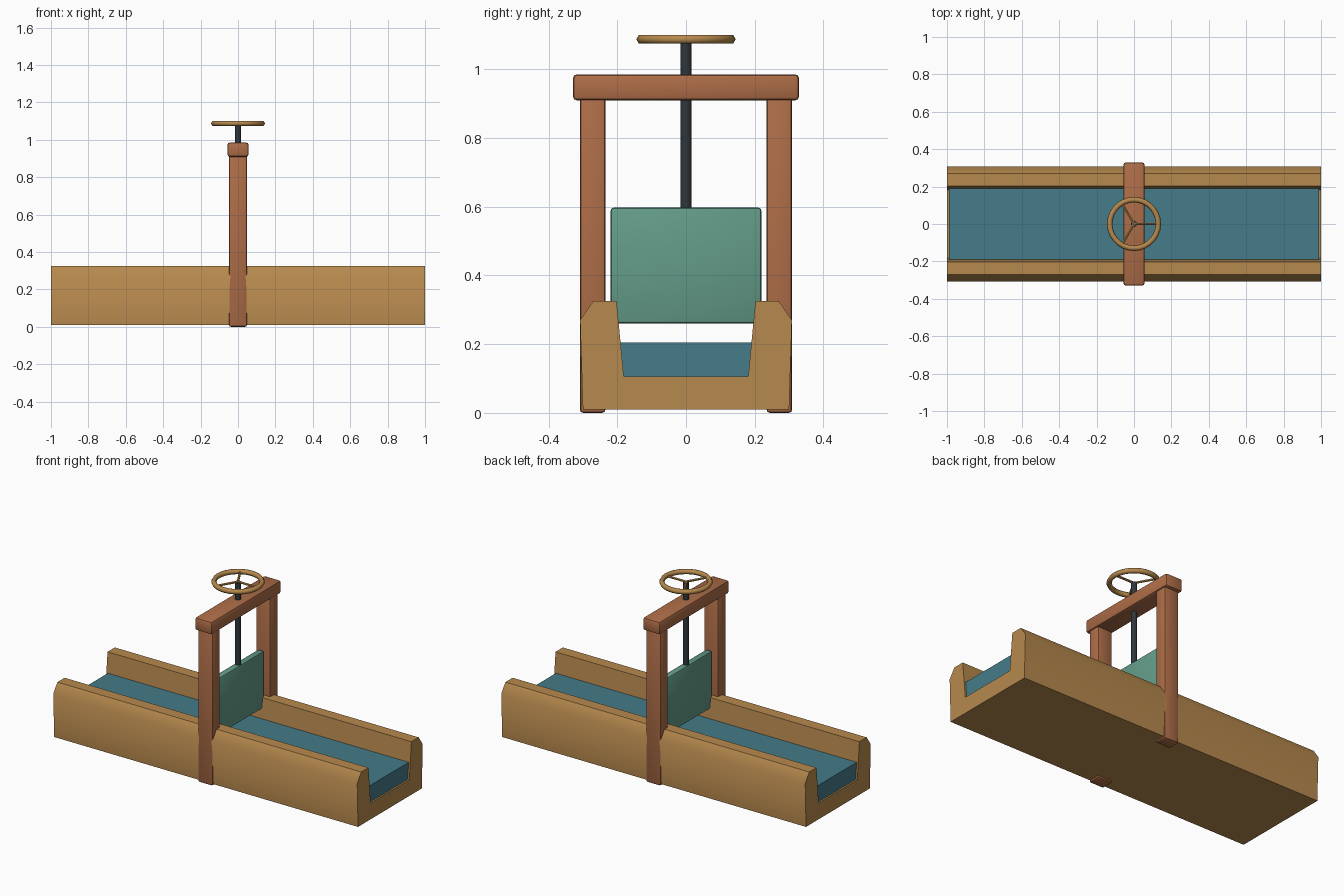
import bpy, bmesh, math
from mathutils import Vector

if "Cube" in bpy.data.objects:
    bpy.data.objects.remove(bpy.data.objects["Cube"], do_unlink=True)


def material(name, rgb):
    m = bpy.data.materials.new(name)
    m.use_nodes = True
    m.diffuse_color = (*rgb, 1)
    m.node_tree.nodes["Principled BSDF"].inputs["Base Color"].default_value = (*rgb, 1)
    return m


tan = material("tan wood", (0.47, 0.25, 0.075))
brown = material("reddish brown wood", (0.42, 0.152, 0.064))
blue = material("water blue", (0.058, 0.2, 0.25))
green = material("gate green", (0.125, 0.33, 0.25))
iron = material("dark iron", (0.03, 0.038, 0.045))


def finish(obj, name, mat, angle=40):
    obj.name = name
    obj.data.materials.append(mat)
    bpy.ops.object.select_all(action="DESELECT")
    obj.select_set(True)
    bpy.context.view_layer.objects.active = obj
    if angle:
        bpy.ops.object.shade_smooth_by_angle(angle=math.radians(angle))
    return obj


def box(name, mat, low, high, bevel=0):
    low, high = Vector(low), Vector(high)
    bpy.ops.mesh.primitive_cube_add(size=1, location=(low + high) / 2)
    obj = bpy.context.object
    obj.scale = high - low
    bpy.ops.object.transform_apply(location=False, rotation=False, scale=True)
    if bevel:
        mod = obj.modifiers.new("soft edges", "BEVEL")
        mod.width, mod.segments = bevel, 2
        bpy.ops.object.modifier_apply(modifier=mod.name)
    return finish(obj, name, mat, 40 if bevel else 0)


def rod(name, mat, start, end, radius, sides):
    start, end = Vector(start), Vector(end)
    bpy.ops.mesh.primitive_cylinder_add(vertices=sides, radius=radius,
                                        depth=(end - start).length,
                                        location=(start + end) / 2)
    obj = bpy.context.object
    obj.rotation_euler = (end - start).to_track_quat("Z", "Y").to_euler()
    return finish(obj, name, mat, 50)


# Open channel: half profile mirrored and extruded along x
half = [(0.30, 0.01), (0.308, 0.27), (0.27, 0.325), (0.202, 0.325), (0.181, 0.106)]
profile = half + [(-y, z) for y, z in reversed(half)]
bm = bmesh.new()
face = bm.faces.new([bm.verts.new((-1, y, z)) for y, z in profile])
ext = bmesh.ops.extrude_face_region(bm, geom=[face])
bmesh.ops.translate(bm, vec=(2, 0, 0),
                    verts=[v for v in ext["geom"] if isinstance(v, bmesh.types.BMVert)])
bmesh.ops.recalc_face_normals(bm, faces=bm.faces)
mesh = bpy.data.meshes.new("channel")
bm.to_mesh(mesh)
bm.free()
channel = bpy.data.objects.new("channel", mesh)
bpy.context.collection.objects.link(channel)
finish(channel, "channel", tan)

# Water filling the channel
box("water", blue, (-0.99, -0.19, 0.09), (0.99, 0.19, 0.205))

# Frame: two posts and a crossbeam
box("front_post", brown, (-0.048, -0.309, 0), (0.048, -0.234, 0.93), 0.01)
box("back_post", brown, (-0.048, 0.234, 0), (0.048, 0.309, 0.93), 0.01)
box("crossbeam", brown, (-0.056, -0.329, 0.909), (0.056, 0.329, 0.985), 0.012)

# Sliding gate and its lifting screw
box("gate", green, (-0.02, -0.219, 0.26), (0.02, 0.219, 0.597), 0.008)
rod("lifting_screw", iron, (0, 0, 0.57), (0, 0, 1.087), 0.0165, 10)

# Handwheel
bpy.ops.mesh.primitive_torus_add(major_radius=0.13, minor_radius=0.0145,
                                 major_segments=28, minor_segments=6,
                                 location=(0, 0, 1.087))
finish(bpy.context.object, "handwheel_rim", tan, 65)
for i in range(3):
    a = math.tau * i / 3
    rod(f"handwheel_spoke_{i + 1}", tan, (0, 0, 1.087),
        (0.13 * math.cos(a), 0.13 * math.sin(a), 1.087), 0.007, 6)
